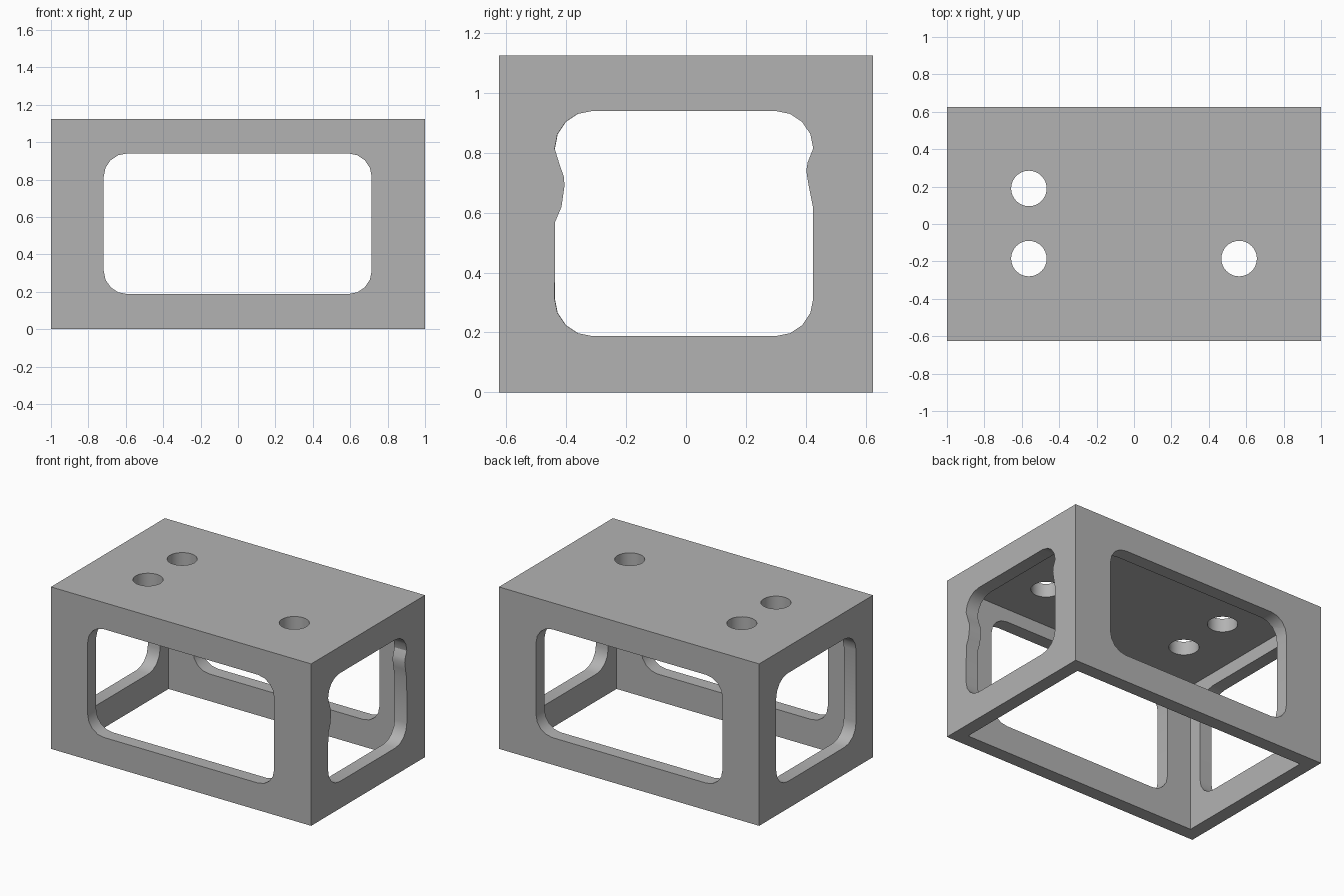
import bpy, bmesh, math
from mathutils import Vector

cube = bpy.data.objects.get("Cube")
if cube:
    bpy.data.objects.remove(cube, do_unlink=True)

WALL = 0.094
LENGTH, DEPTH, HEIGHT = 2.0, 1.25, 1.125
LOW, HIGH, RADIUS = 0.188, 0.94, 0.125

grey = bpy.data.materials.new("plain grey")
grey.use_nodes = True
colour = (0.45, 0.45, 0.45, 1)
grey.diffuse_color = colour
grey.node_tree.nodes["Principled BSDF"].inputs["Base Color"].default_value = colour


def make_object(name, bm):
    bmesh.ops.recalc_face_normals(bm, faces=bm.faces)
    mesh = bpy.data.meshes.new(name)
    bm.to_mesh(mesh)
    bm.free()
    obj = bpy.data.objects.new(name, mesh)
    bpy.context.collection.objects.link(obj)
    mesh.materials.append(grey)
    return obj


def box(name, size, bottom):
    bm = bmesh.new()
    bmesh.ops.create_cube(bm, size=1)
    for v in bm.verts:
        v.co = Vector((v.co.x * size[0], v.co.y * size[1],
                       bottom + (v.co.z + 0.5) * size[2]))
    return make_object(name, bm)


def prism(name, outline, start, sweep):
    """Closed outline of 3D points, moved to start and extruded by sweep."""
    bm = bmesh.new()
    face = bm.faces.new([bm.verts.new(Vector(p) + Vector(start)) for p in outline])
    result = bmesh.ops.extrude_face_region(bm, geom=[face], use_keep_orig=True)
    moved = [g for g in result["geom"] if isinstance(g, bmesh.types.BMVert)]
    bmesh.ops.translate(bm, verts=moved, vec=sweep)
    return make_object(name, bm)


def arc(cx, cz, first, steps=4):
    """Quarter circle, counter-clockwise from the first angle."""
    angles = [math.radians(first + 90 * i / steps) for i in range(steps + 1)]
    return [(cx + RADIUS * math.cos(a), cz + RADIUS * math.sin(a)) for a in angles]


def window(left, right, left_wave=(), right_wave=()):
    """Rounded window outline with optional wavy points on its upright edges."""
    return (arc(right - RADIUS, LOW + RADIUS, 270) + list(right_wave)
            + arc(right - RADIUS, HIGH - RADIUS, 0)
            + arc(left + RADIUS, HIGH - RADIUS, 90) + list(left_wave)
            + arc(left + RADIUS, LOW + RADIUS, 180))


# Open-bottomed shell
housing = box("housing", (LENGTH, DEPTH, HEIGHT), 0)
cutters = [box("cavity_cutter", (LENGTH - 2 * WALL, DEPTH - 2 * WALL, HEIGHT - WALL + 0.2), -0.2)]

# Long windows through the front and back walls
outline = [(x, 0, z) for x, z in window(-0.718, 0.715)]
cutters.append(prism("long_window_cutter", outline, (0, -1, 0), (0, 2, 0)))

# Plain window in one end wall, wavy-edged window in the other
plain = [(0, y, z) for y, z in window(-0.438, 0.438)]
cutters.append(prism("plain_end_cutter", plain, (-1.2, 0, 0), (0.6, 0, 0)))
wavy = window(-0.439, 0.425,
              [(-0.422, 0.76), (-0.408, 0.72), (-0.406, 0.69), (-0.416, 0.62), (-0.437, 0.57)],
              [(0.424, 0.62), (0.41, 0.69), (0.402, 0.74), (0.407, 0.77)])
wavy = [(0, y, z) for y, z in wavy]
cutters.append(prism("wavy_end_cutter", wavy, (0.6, 0, 0), (0.6, 0, 0)))

# Round holes in the top plate
for x, y in ((-0.562, 0.19), (-0.562, -0.185), (0.562, -0.185)):
    circle = [(0.095 * math.cos(math.tau * i / 32), 0.095 * math.sin(math.tau * i / 32), 0)
              for i in range(32)]
    cutters.append(prism("hole_cutter", circle, (x, y, 0.98), (0, 0, 0.3)))

for cutter in cutters:
    cutter.hide_render = True
    mod = housing.modifiers.new(cutter.name, "BOOLEAN")
    mod.operation = "DIFFERENCE"
    mod.solver = "EXACT"
    mod.object = cutter

# Bake the cuts, then drop the cutters
bpy.context.view_layer.update()
graph = bpy.context.evaluated_depsgraph_get()
baked = bpy.data.meshes.new_from_object(housing.evaluated_get(graph))
housing.modifiers.clear()
housing.data = baked
baked.materials.clear()
baked.materials.append(grey)
for poly in baked.polygons:
    poly.material_index = 0
for cutter in cutters:
    bpy.data.objects.remove(cutter, do_unlink=True)

bpy.ops.object.select_all(action="DESELECT")
housing.select_set(True)
bpy.context.view_layer.objects.active = housing
bpy.ops.object.shade_smooth_by_angle(angle=math.radians(30))
